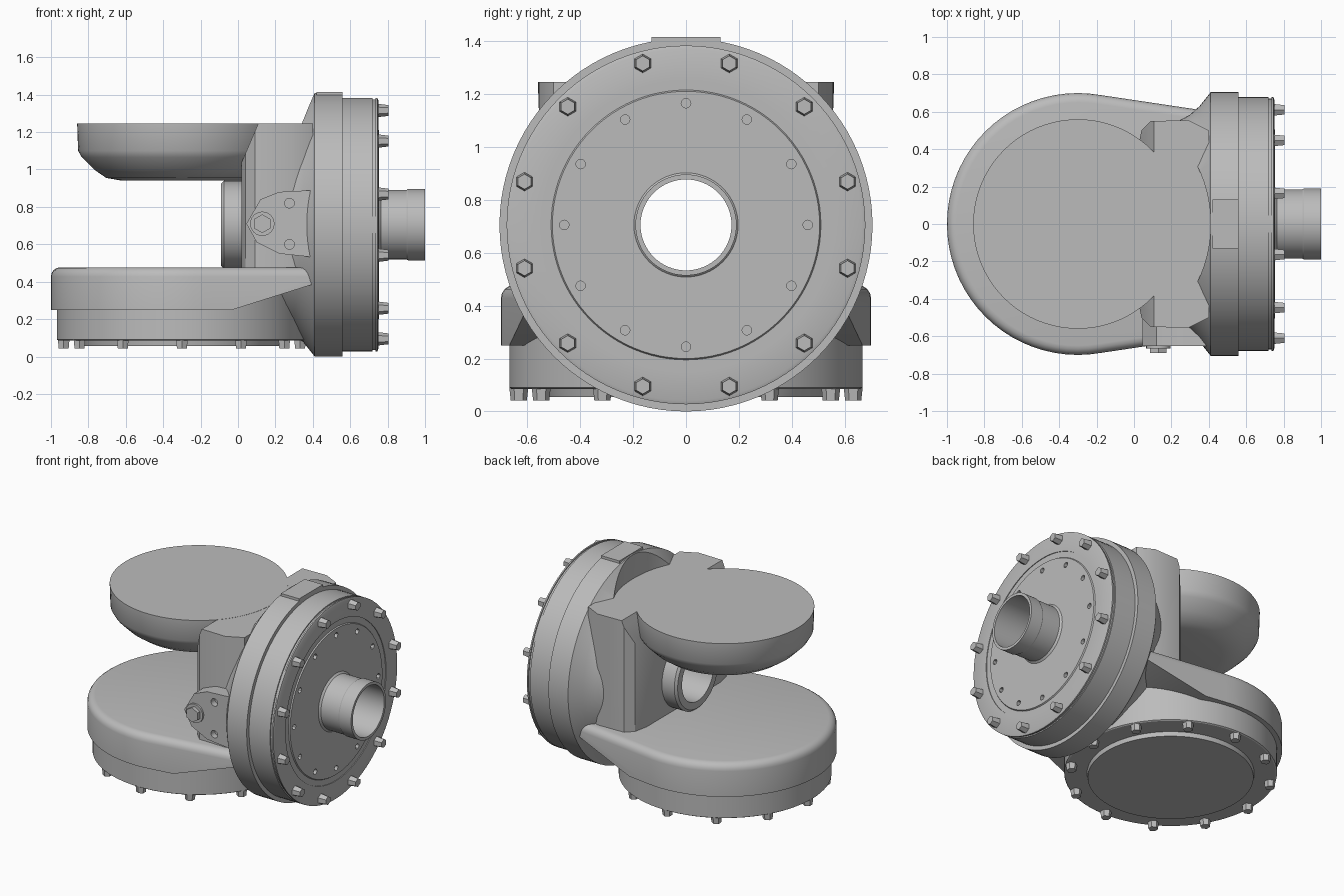
import bpy, bmesh
from math import cos, sin, pi, radians
from mathutils import Vector, Matrix

old = bpy.data.objects.get("Cube")
if old:
    bpy.data.objects.remove(old)

AXIS_Z = 0.705   # height of the main horizontal axis
DISC_X = -0.3    # position of the vertical disc axis
BORE = 0.175

grey = bpy.data.materials.new("cast grey")
grey.use_nodes = True
grey.diffuse_color = (0.5, 0.5, 0.5, 1)
grey.node_tree.nodes["Principled BSDF"].inputs["Base Color"].default_value = (0.5, 0.5, 0.5, 1)


def finish(name, bm):
    bmesh.ops.remove_doubles(bm, verts=bm.verts, dist=1e-5)
    bmesh.ops.recalc_face_normals(bm, faces=bm.faces)
    mesh = bpy.data.meshes.new(name)
    bm.to_mesh(mesh)
    bm.free()
    mesh.materials.append(grey)
    obj = bpy.data.objects.new(name, mesh)
    bpy.context.collection.objects.link(obj)
    return obj


def lathe(name, profile, axis, seg=80):
    """Spin a closed (along, radius) profile about the main or the disc axis."""
    bm = bmesh.new()
    rings = []
    for i in range(seg):
        c, s = cos(2 * pi * i / seg), sin(2 * pi * i / seg)
        if axis == "X":
            ring = [bm.verts.new((a, r * c, AXIS_Z + r * s)) for a, r in profile]
        else:
            ring = [bm.verts.new((DISC_X + r * c, r * s, a)) for a, r in profile]
        rings.append(ring)
    n = len(profile)
    for i in range(seg):
        p, q = rings[i], rings[(i + 1) % seg]
        for j in range(n):
            k = (j + 1) % n
            if profile[j][1] == 0 and profile[k][1] == 0:
                continue
            bm.faces.new((p[j], p[k], q[k], q[j]))
    bmesh.ops.dissolve_degenerate(bm, dist=1e-6, edges=bm.edges)
    return finish(name, bm)


def prism_mesh(points, plane, lo, hi):
    """Extrude an XY outline along z, or an XZ outline along y."""
    bm = bmesh.new()
    place = (lambda a, b, h: (a, b, h)) if plane == "XY" else (lambda a, b, h: (a, h, b))
    bottom = [bm.verts.new(place(a, b, lo)) for a, b in points]
    top = [bm.verts.new(place(a, b, hi)) for a, b in points]
    bm.faces.new(bottom)
    bm.faces.new(top)
    for i in range(len(points)):
        j = (i + 1) % len(points)
        bm.faces.new((bottom[i], bottom[j], top[j], top[i]))
    bmesh.ops.recalc_face_normals(bm, faces=bm.faces)
    return bm


def slice_off(bm, point, normal):
    """Remove the side the normal points to and cap the cut."""
    geom = bm.verts[:] + bm.edges[:] + bm.faces[:]
    cut = bmesh.ops.bisect_plane(bm, geom=geom, plane_co=point, plane_no=normal, clear_outer=True)
    edges = [e for e in cut["geom_cut"] if isinstance(e, bmesh.types.BMEdge)]
    bmesh.ops.holes_fill(bm, edges=edges)


def studs(name, spots, direction, radius, depth, sides=6, taper=1.0):
    """One object of small prisms centred on the given spots."""
    bm = bmesh.new()
    turn = Vector(direction).to_track_quat("Z", "Y").to_matrix().to_4x4()
    for spot in spots:
        bmesh.ops.create_cone(bm, cap_ends=True, segments=sides, radius1=radius,
                              radius2=radius * taper, depth=depth,
                              matrix=Matrix.Translation(spot) @ turn)
    return finish(name, bm)


def carve(obj, cutter):
    mod = obj.modifiers.new("cut", "BOOLEAN")
    mod.operation = "DIFFERENCE"
    mod.solver = "EXACT"
    mod.object = cutter
    bpy.context.view_layer.update()
    mesh = bpy.data.meshes.new_from_object(obj.evaluated_get(bpy.context.evaluated_depsgraph_get()))
    obj.modifiers.clear()
    obj.data = mesh


def discard(cutter):
    bpy.data.objects.remove(cutter)


def wheel_ring(x, radius, start):
    return [(x, radius * cos(radians(start + 30 * k)), AXIS_Z + radius * sin(radians(start + 30 * k)))
            for k in range(12)]


def disc_ring(z, radius):
    return [(DISC_X + radius * cos(radians(30 * k)), radius * sin(radians(30 * k)), z) for k in range(12)]


parts = []

# Main round housing flaring from the neck
housing = lathe("main_housing", [
    (0.05, BORE), (0.05, 0.45), (0.1, 0.48), (0.2, 0.53), (0.3, 0.585), (0.35, 0.63),
    (0.41, 0.705), (0.56, 0.705), (0.56, 0.678), (0.72, 0.678), (0.72, BORE)], "X", 96)
pocket = lathe("pocket_cutter", [(1.243, 0), (1.243, 0.71), (1.6, 0.71), (1.6, 0)], "Z", 96)
carve(housing, pocket)
discard(pocket)

# Round cover with a shallow groove and small holes
cover = lathe("side_cover", [
    (0.71, BORE), (0.71, 0.67), (0.735, 0.67), (0.735, 0.678), (0.745, 0.678), (0.75, 0.665),
    (0.75, 0.55), (0.745, 0.55), (0.745, 0.51), (0.753, 0.505), (0.753, BORE)], "X", 96)
holes = studs("hole_cutter", wheel_ring(0.75, 0.46, 0), (1, 0, 0), 0.018, 0.05, 12)
carve(cover, holes)
discard(holes)

# Through sleeve with inner flange and outer spout
sleeve = lathe("through_sleeve", [
    (-0.09, 0.172), (-0.09, 0.22), (-0.075, 0.235), (0.03, 0.235), (0.03, 0.18), (0.75, 0.18),
    (0.75, 0.2), (0.765, 0.185), (0.9, 0.185), (0.91, 0.191), (1.0, 0.191), (1.0, 0.172)], "X", 64)

# Neck joining the two discs to the housing
half = [(0.02, 0.4), (0.04, 0.5), (0.09, 0.55), (0.29, 0.555), (0.4, 0.5)]
bm = prism_mesh(half + [(x, -y) for x, y in reversed(half)], "XY", 0.42, 1.245)
slice_off(bm, (0.02, 0, 1.04), (-0.21, 0, 0.09))
neck = finish("neck", bm)
bore = lathe("bore_cutter", [(-0.2, 0), (-0.2, BORE), (0.6, BORE), (0.6, 0)], "X", 64)
carve(neck, bore)
discard(bore)

# Upper disc with a rounded underside
upper = lathe("upper_disc", [
    (0.94, 0), (0.94, 0.32), (0.955, 0.405), (1.0, 0.47), (1.065, 0.535), (1.1, 0.555),
    (1.246, 0.56), (1.246, 0)], "Z")

# Lower disc body, tapering into the housing
arc = [(DISC_X + 0.7 * cos(radians(a)), 0.7 * sin(radians(a))) for a in range(80, 281, 5)]
bm = prism_mesh(arc + [(0.42, -0.6), (0.42, 0.6)], "XY", 0.25, 0.477)
rim = [e for e in bm.edges if all(v.co.z > 0.47 for v in e.verts) and e.calc_length() < 1]
bmesh.ops.bevel(bm, geom=rim, offset=0.05, segments=4, profile=0.5, affect="EDGES")
slice_off(bm, (-0.03, 0, 0.25), (0.12, 0, -0.38))
lower = finish("lower_disc", bm)

# Lower bolted cover
lower_cover = lathe("lower_cover", [
    (0.055, 0), (0.055, 0.52), (0.085, 0.525), (0.085, 0.66), (0.09, 0.668),
    (0.35, 0.668), (0.35, 0)], "Z")

# Side mounting plate with bolt and two holes
outline = [(0.045, 0.71), (0.12, 0.84), (0.22, 0.88), (0.41, 0.89),
           (0.41, 0.53), (0.22, 0.55), (0.1, 0.61)]
plate = finish("side_plate", prism_mesh(outline, "XZ", -0.652, -0.45))
holes = studs("plate_hole_cutter", [(0.275, -0.65, z) for z in (0.6, 0.82)], (0, -1, 0), 0.026, 0.08, 16)
carve(plate, holes)
discard(holes)
plate_washer = studs("plate_washer", [(0.13, -0.655, 0.71)], (0, -1, 0), 0.065, 0.02, 24)
plate_bolt = studs("plate_bolt", [(0.13, -0.665, 0.71)], (0, -1, 0), 0.05, 0.05)

# Flat pad on top of the housing
pad = finish("top_pad", prism_mesh(
    [(0.41, 1.3), (0.42, 1.415), (0.56, 1.415), (0.56, 1.3)], "XZ", -0.13, 0.13))

# Bolt rings
cover_bolts = studs("cover_bolts", wheel_ring(0.775, 0.632, 15), (1, 0, 0), 0.036, 0.06, 6, 0.8)
lower_bolts = studs("lower_bolts", disc_ring(0.067, 0.632), (0, 0, -1), 0.036, 0.05, 6, 0.85)

# Smooth shading with crisp edges
parts = [housing, cover, sleeve, neck, upper, lower, lower_cover, plate,
         plate_washer, plate_bolt, pad, cover_bolts, lower_bolts]
bpy.ops.object.select_all(action="DESELECT")
for part in parts:
    part.select_set(True)
bpy.context.view_layer.objects.active = housing
bpy.ops.object.shade_smooth_by_angle(angle=radians(30))
